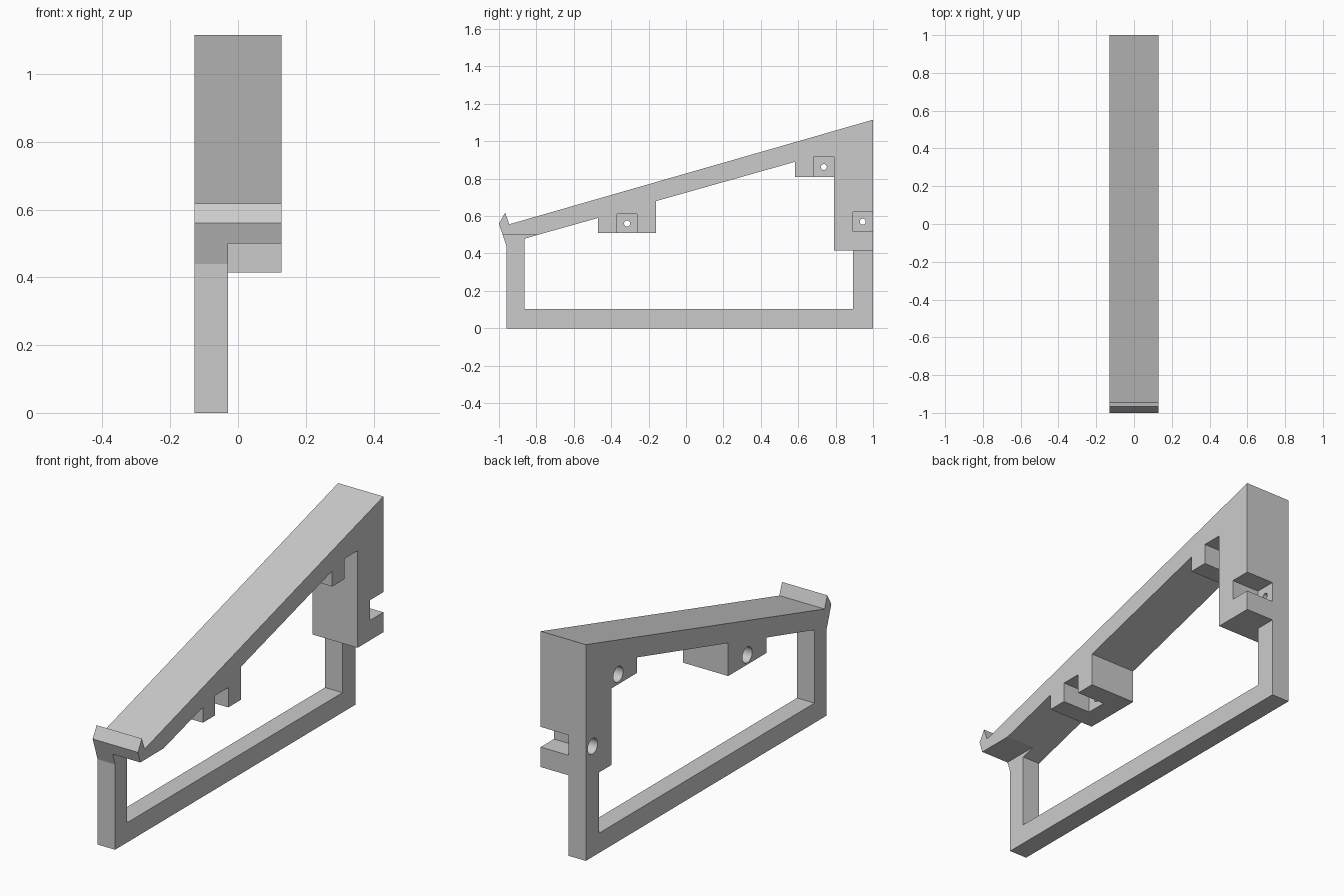
import bpy, bmesh
from math import radians
from mathutils import Matrix

if "Cube" in bpy.data.objects:
    bpy.data.objects.remove(bpy.data.objects["Cube"])

HALF = 0.129      # half the bracket width
WEB = -0.029      # inner face of the thin frame

grey = bpy.data.materials.new("plain grey")
grey.use_nodes = True
COLOUR = (0.6, 0.6, 0.6, 1)
grey.diffuse_color = COLOUR
grey.node_tree.nodes["Principled BSDF"].inputs["Base Color"].default_value = COLOUR


def finish(name, bm):
    bmesh.ops.recalc_face_normals(bm, faces=bm.faces)
    mesh = bpy.data.meshes.new(name)
    bm.to_mesh(mesh)
    bm.free()
    mesh.materials.append(grey)
    obj = bpy.data.objects.new(name, mesh)
    bpy.context.collection.objects.link(obj)
    return obj


def extrude(name, profile, x0, x1):
    """Extrude a (y, z) side profile from x0 to x1."""
    bm = bmesh.new()
    face = bm.faces.new([bm.verts.new((x0, y, z)) for y, z in profile])
    out = bmesh.ops.extrude_face_region(bm, geom=[face])
    moved = [v for v in out["geom"] if isinstance(v, bmesh.types.BMVert)]
    bmesh.ops.translate(bm, verts=moved, vec=(x1 - x0, 0, 0))
    return finish(name, bm)


def bore(name, y, z, radius, x0, x1):
    """Cylinder along x."""
    bm = bmesh.new()
    place = Matrix.Translation(((x0 + x1) / 2, y, z)) @ Matrix.Rotation(radians(90), 4, "Y")
    bmesh.ops.create_cone(bm, cap_ends=True, segments=32, radius1=radius,
                          radius2=radius, depth=x1 - x0, matrix=place)
    return finish(name, bm)


def combine(target, tool, operation):
    mod = target.modifiers.new(operation.lower(), "BOOLEAN")
    mod.operation = operation
    mod.solver = "EXACT"
    mod.object = tool
    bpy.context.view_layer.objects.active = target
    bpy.ops.object.modifier_apply(modifier=mod.name)
    bpy.data.objects.remove(tool)


# Wide sloping rail with front lip, mounting bosses and rear column
bracket = extrude("sloped_bracket", [
    (-1, 0.56), (-0.967, 0.618), (-0.945, 0.556), (1, 1.115), (1, 0.415),
    (0.79, 0.415), (0.79, 0.81), (0.583, 0.81), (0.583, 0.89), (-0.16, 0.68),
    (-0.16, 0.51), (-0.47, 0.51), (-0.47, 0.59), (-0.79, 0.5), (-0.98, 0.5),
], -HALF, HALF)

# Thin frame: front leg, base bar and rear leg
frame = extrude("thin_frame", [
    (-0.96, 0), (1, 0), (1, 0.45), (0.893, 0.45), (0.893, 0.102), (-0.863, 0.102),
    (-0.863, 0.479), (-0.79, 0.5), (-0.79, 0.53), (-0.95, 0.53), (-0.98, 0.5),
    (-0.96, 0.44),
], -HALF, WEB)
combine(bracket, frame, "UNION")

# Square nut pockets, each with a screw hole and a counterbore
# (hole y, hole z, pocket y range, pocket z range)
mounts = [
    (-0.315, 0.56, -0.37, -0.263, 0.45, 0.612),
    (0.737, 0.862, 0.683, 0.79, 0.75, 0.915),
    (0.945, 0.57, 0.892, 1.05, 0.518, 0.622),
]
for y, z, y0, y1, z0, z1 in mounts:
    pocket = extrude("pocket_cutter", [(y0, z0), (y1, z0), (y1, z1), (y0, z1)], WEB, 0.2)
    combine(bracket, pocket, "DIFFERENCE")
    combine(bracket, bore("screw_cutter", y, z, 0.016, -0.2, 0.05), "DIFFERENCE")
    combine(bracket, bore("counterbore_cutter", y, z, 0.04, -0.2, -0.07), "DIFFERENCE")

# Smooth bores, crisp edges elsewhere
bpy.ops.object.select_all(action="DESELECT")
bracket.select_set(True)
bpy.context.view_layer.objects.active = bracket
bpy.ops.object.shade_smooth_by_angle(angle=radians(15))
